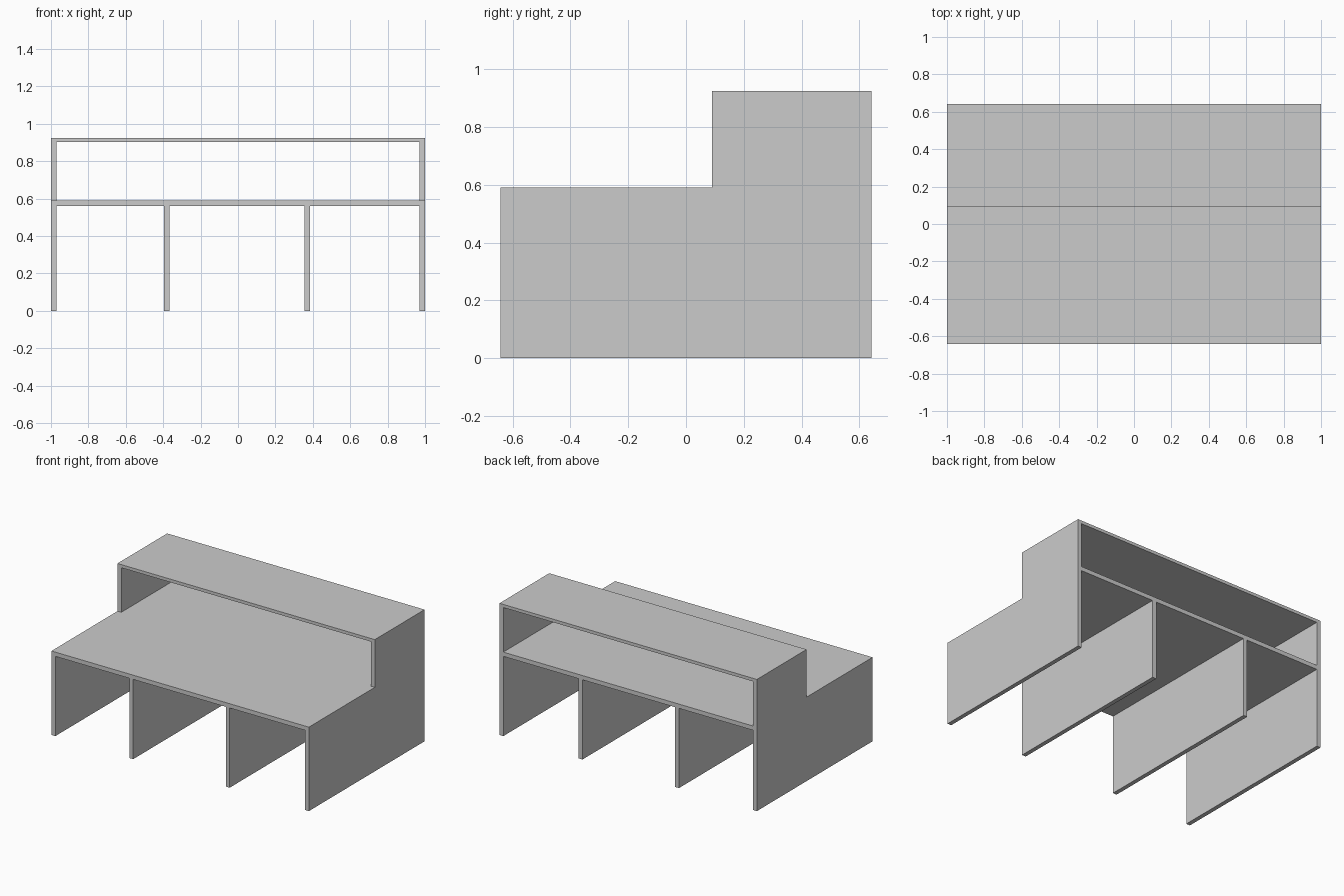
import bpy

if "Cube" in bpy.data.objects:
    bpy.data.objects.remove(bpy.data.objects["Cube"])


def panel(name, x, y, z):
    """Box panel spanning the given (min, max) ranges."""
    bpy.ops.mesh.primitive_cube_add(
        size=1, location=[(a + b) / 2 for a, b in (x, y, z)])
    ob = bpy.context.object
    ob.name = name
    ob.scale = [b - a for a, b in (x, y, z)]
    bpy.ops.object.transform_apply(location=False, rotation=False, scale=True)
    return ob


DEPTH = (-0.642, 0.642)
SHELF_DEPTH = (0.09, 0.642)
T = 0.03

# Desk surface
panel("desk_top", (-1, 1), DEPTH, (0.56, 0.59))

# Four full-depth upright legs
for i, x in enumerate((-1, -0.395, 0.355, 0.97)):
    panel(f"leg_panel_{i + 1}", (x, x + T), DEPTH, (0, 0.56))

# Raised rear shelf: two sides with the board set between them
for side, x in (("left", -1), ("right", 0.97)):
    panel(f"shelf_side_{side}", (x, x + T), SHELF_DEPTH, (0.59, 0.925))
panel("shelf_board", (-0.97, 0.97), SHELF_DEPTH, (0.903, 0.925))
